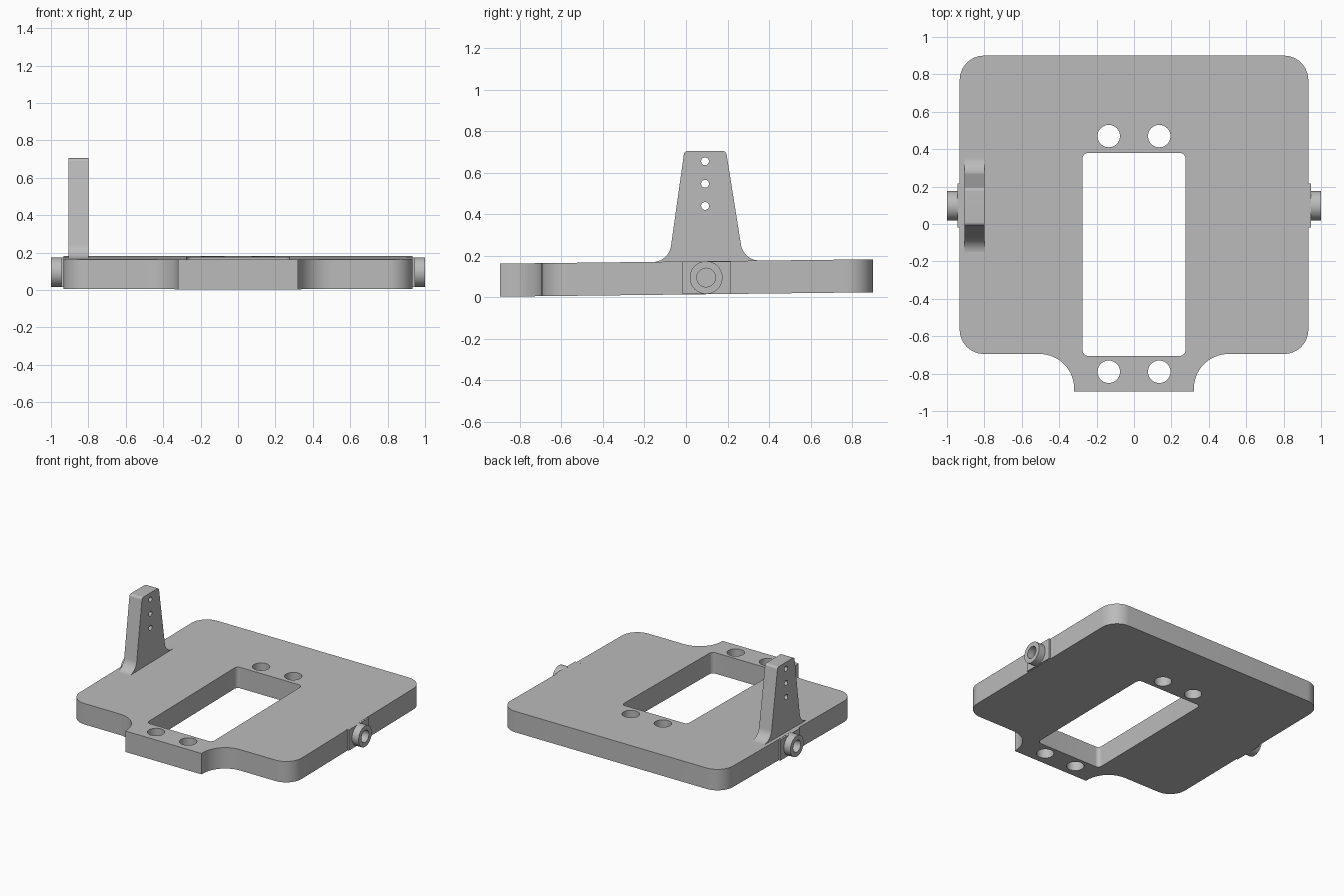
import bpy, bmesh
from math import cos, sin, tan, pi, radians
from mathutils import Vector

if "Cube" in bpy.data.objects:
    bpy.data.objects.remove(bpy.data.objects["Cube"])

grey = bpy.data.materials.new("plain grey")
grey.use_nodes = True
grey.diffuse_color = (0.5, 0.5, 0.5, 1)
grey.node_tree.nodes["Principled BSDF"].inputs["Base Color"].default_value = grey.diffuse_color

TILT = 0.0117  # rise of the plate towards the back


def circle(x, y, r, n=40):
    return [(x + r * cos(2 * pi * i / n), y + r * sin(2 * pi * i / n)) for i in range(n)]


def rounded(corners, steps=14):
    """Outline through (x, y, radius) corners, each replaced by a tangent arc."""
    out = []
    for i, (x, y, r) in enumerate(corners):
        p = Vector((x, y))
        if not r:
            out.append((x, y))
            continue
        a = (Vector(corners[i - 1][:2]) - p).normalized()
        b = (Vector(corners[(i + 1) % len(corners)][:2]) - p).normalized()
        half = a.angle(b) / 2
        centre = p + (a + b).normalized() * (r / sin(half))
        start = p + a * (r / tan(half)) - centre
        end = p + b * (r / tan(half)) - centre
        sweep = start.angle(end)
        for k in range(steps + 1):
            t = k / steps
            v = (start * sin((1 - t) * sweep) + end * sin(t * sweep)) / sin(sweep)
            out.append(tuple(centre + v))
    return out


def extrude(name, loops, low, high, place):
    """Solid from an outline and its holes; place maps (u, v, w) to the model."""
    curve = bpy.data.curves.new(name, "CURVE")
    curve.dimensions = "2D"
    curve.fill_mode = "BOTH"
    curve.extrude = 0.5
    for loop in loops:
        spline = curve.splines.new("POLY")
        spline.points.add(len(loop) - 1)
        for point, (u, v) in zip(spline.points, loop):
            point.co = (u, v, 0, 1)
        spline.use_cyclic_u = True
    helper = bpy.data.objects.new(name + " outline", curve)
    bpy.context.collection.objects.link(helper)
    mesh = bpy.data.meshes.new_from_object(
        helper.evaluated_get(bpy.context.evaluated_depsgraph_get()))
    bpy.data.objects.remove(helper)
    bm = bmesh.new()
    bm.from_mesh(mesh)
    bmesh.ops.remove_doubles(bm, verts=bm.verts, dist=0.0001)
    for v in bm.verts:
        v.co = place(v.co.x, v.co.y, low + (v.co.z + 0.5) * (high - low))
    bmesh.ops.recalc_face_normals(bm, faces=bm.faces)
    bm.to_mesh(mesh)
    bm.free()
    mesh.materials.clear()
    mesh.materials.append(grey)
    mesh.name = name
    obj = bpy.data.objects.new(name, mesh)
    bpy.context.collection.objects.link(obj)
    bpy.ops.object.select_all(action="DESELECT")
    obj.select_set(True)
    bpy.context.view_layer.objects.active = obj
    bpy.ops.object.shade_smooth_by_angle(angle=radians(25))
    return obj


def flat(u, v, w):
    return (u, v, w + TILT * (v + 0.895))


def sideways(u, v, w):
    return (w, u, v)


# Base plate: rounded body, front tab, window and four bolt holes
right_half = [(0.32, -0.895, 0), (0.32, -0.695, 0.185), (0.932, -0.695, 0.13), (0.932, 0.9, 0.13)]
left_half = [(-x, y, r) for x, y, r in reversed(right_half)]
window = [(0.275, -0.705, 0.03), (0.275, 0.38, 0.03), (-0.275, 0.38, 0.03), (-0.275, -0.705, 0.03)]
holes = [circle(x, y, 0.06) for x in (-0.135, 0.135) for y in (-0.79, 0.47)]
extrude("base_plate", [rounded(right_half + left_half), rounded(window)] + holes, 0.003, 0.162, flat)

# Upright bracket with flared foot and three pin holes
fin = [(-0.18, 0.1, 0), (-0.18, 0.17, 0), (-0.083, 0.17, 0.09), (-0.008, 0.705, 0.02),
       (0.193, 0.705, 0.02), (0.277, 0.177, 0.09), (0.39, 0.177, 0), (0.39, 0.1, 0)]
pins = [circle(0.092, z, 0.019, 24) for z in (0.44, 0.547, 0.655)]
extrude("upright_bracket", [rounded(fin)] + pins, -0.905, -0.8, sideways)

# Side pivots: a thin pad and a hollow boss on each side
pad = [(-0.018, 0.016), (0.217, 0.016), (0.217, 0.173), (-0.018, 0.173)]
for side, sign in (("left", 1), ("right", -1)):
    extrude(side + "_pivot_pad", [pad], sign * 0.9, sign * 0.945, sideways)
    extrude(side + "_pivot_boss", [circle(0.097, 0.095, 0.079), circle(0.097, 0.095, 0.045)],
            sign * 0.935, sign * 1.0, sideways)
